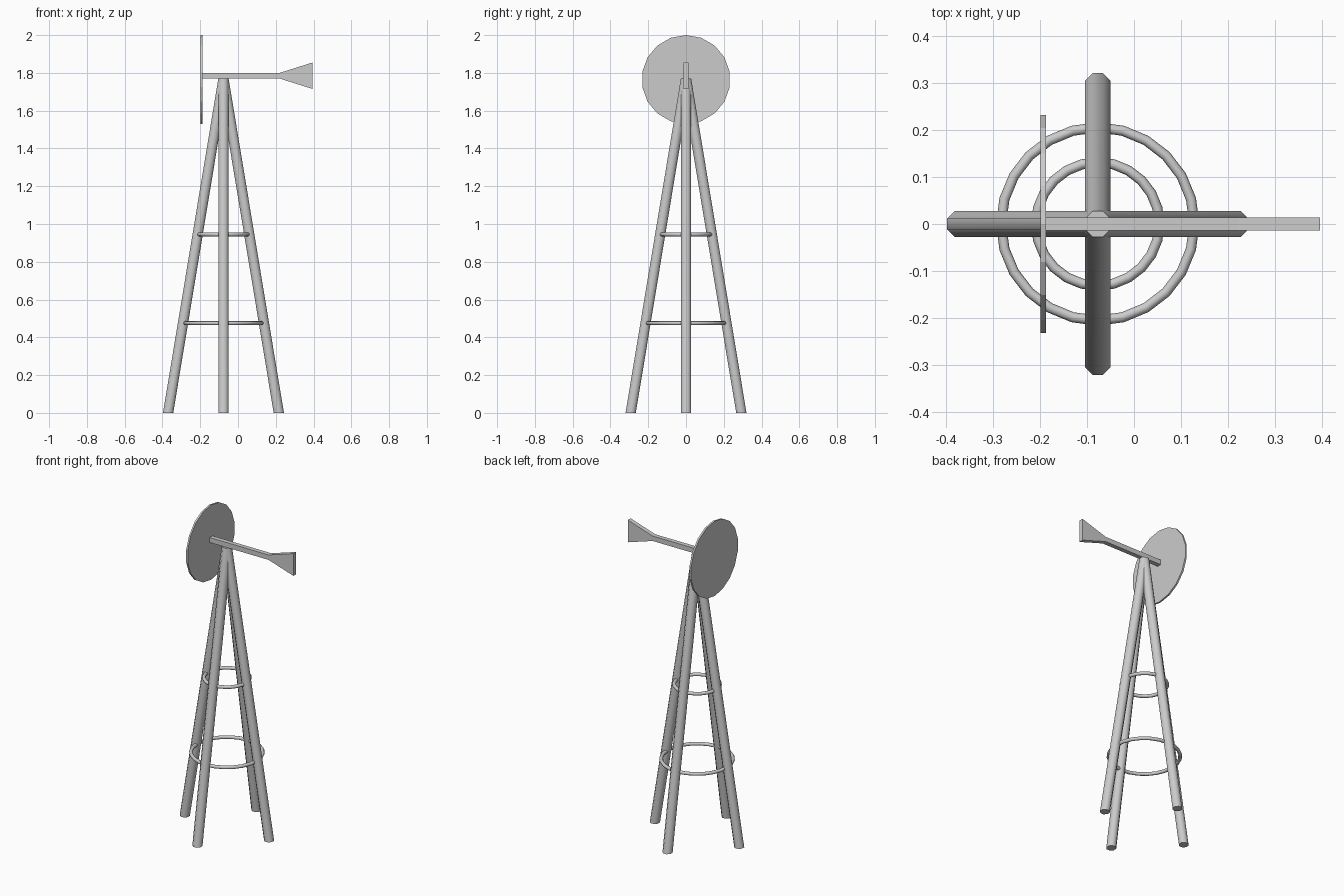
import bpy, bmesh, math

if "Cube" in bpy.data.objects:
    bpy.data.objects.remove(bpy.data.objects["Cube"])

CX = -0.077          # tower axis
TOP = 1.77           # tower height


def make(name, verts, faces, smooth=False):
    me = bpy.data.meshes.new(name)
    me.from_pydata(verts, [], faces)
    bm = bmesh.new()
    bm.from_mesh(me)
    bmesh.ops.recalc_face_normals(bm, faces=bm.faces)
    bm.to_mesh(me)
    bm.free()
    ob = bpy.data.objects.new(name, me)
    bpy.context.collection.objects.link(ob)
    if smooth:
        smooth_by_angle(ob)
    return ob


def smooth_by_angle(ob):
    bpy.ops.object.select_all(action='DESELECT')
    ob.select_set(True)
    bpy.context.view_layer.objects.active = ob
    bpy.ops.object.shade_smooth_by_angle(angle=math.radians(50))


def prism(name, near, far, smooth=False):
    """Join two matching loops of points into a closed solid."""
    n = len(near)
    sides = [(i, (i + 1) % n, n + (i + 1) % n, n + i) for i in range(n)]
    caps = [tuple(range(n)), tuple(range(n, 2 * n))]
    return make(name, near + far, sides + caps, smooth)


def octagon(x, y, z, r=0.0295):
    angles = [math.radians(22.5 + 45 * i) for i in range(8)]
    return [(x + r * math.cos(a), y + r * math.sin(a), z) for a in angles]


# Four leaning legs meeting at the top, cut level at both ends
for name, dx, dy in (("left", -1, 0), ("right", 1, 0), ("front", 0, -1), ("back", 0, 1)):
    prism(name + "_leg", octagon(CX + 0.293 * dx, 0.293 * dy, 0),
          octagon(CX, 0, TOP), True)

# Brace rings
for name, z, r in (("lower_ring", 0.475, 0.205), ("upper_ring", 0.945, 0.131)):
    bpy.ops.mesh.primitive_torus_add(location=(CX, 0, z), major_radius=r, minor_radius=0.0108,
                                     major_segments=24, minor_segments=8)
    ring = bpy.context.object
    ring.name = name
    smooth_by_angle(ring)

# Wheel disc facing -x
disc = [(0.235 * math.sin(math.tau * i / 18), 1.765 + 0.235 * math.cos(math.tau * i / 18))
        for i in range(18)]
prism("wheel_disc", [(-0.198, y, z) for y, z in disc], [(-0.187, y, z) for y, z in disc])

# Boom flaring into the tail vane
a, b = 0.0155, 0.07
vane = [(-0.189, -a), (0.222, -a), (0.395, -b), (0.395, b), (0.222, a), (-0.189, a)]
prism("boom_and_tail", [(x, -0.014, 1.785 + z) for x, z in vane],
      [(x, 0.014, 1.785 + z) for x, z in vane])
